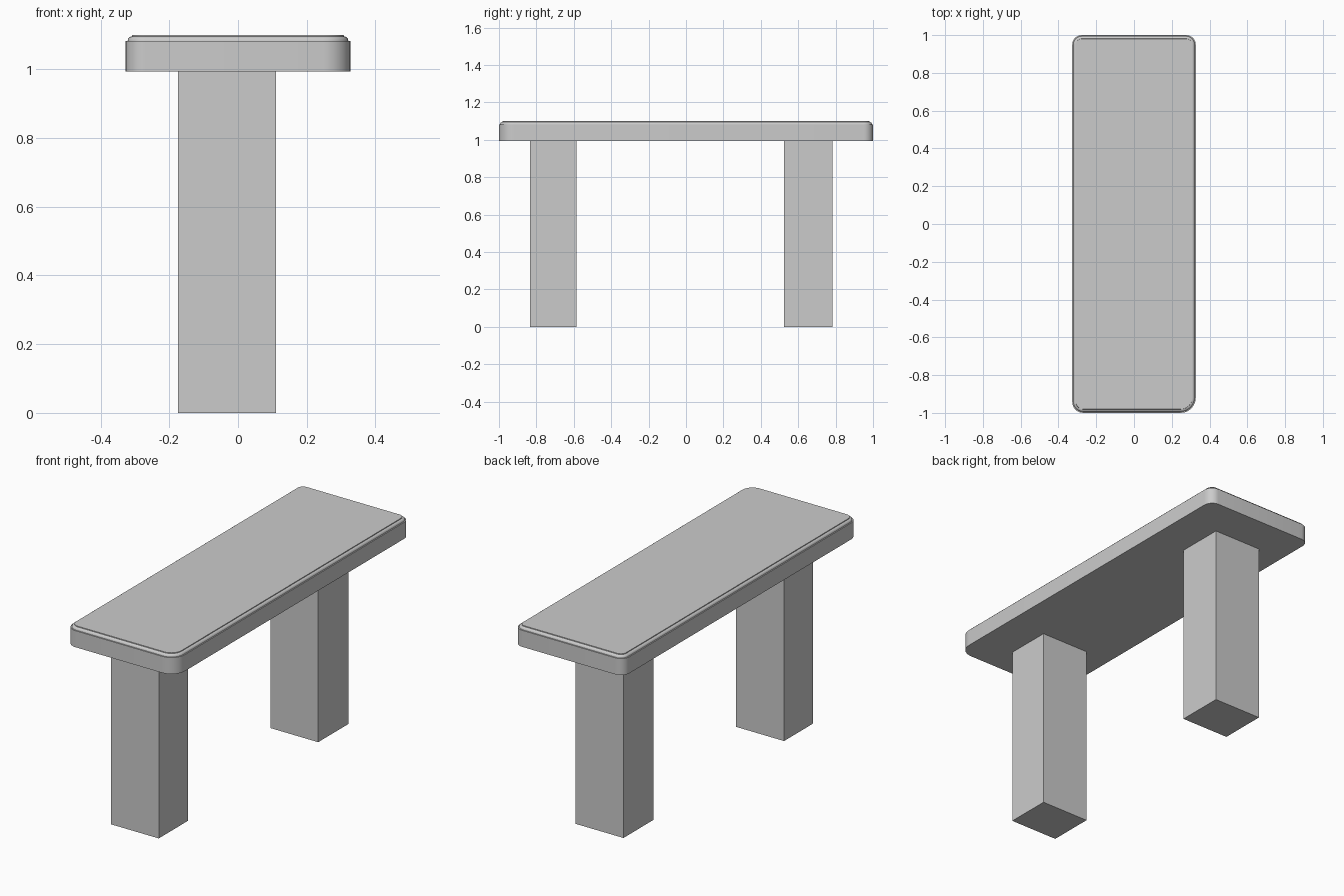
import bpy, bmesh
from math import sin, cos, pi, radians

if "Cube" in bpy.data.objects:
    bpy.data.objects.remove(bpy.data.objects["Cube"])

HX, HY = 0.327, 1.0
Z_LOW, Z_TOP = 0.993, 1.099
# corner: sign x, sign y, radius, start angle
CORNERS = [(1, 1, 0.05, 0), (-1, 1, 0.05, pi / 2),
           (-1, -1, 0.058, pi), (1, -1, 0.08, 3 * pi / 2)]


def outline(inset, z, steps=8):
    pts = []
    for sx, sy, r, start in CORNERS:
        for i in range(steps + 1):
            a = start + i * pi / 2 / steps
            pts.append((sx * (HX - r) + (r - inset) * cos(a),
                        sy * (HY - r) + (r - inset) * sin(a), z))
    return pts


def add_object(name, bm):
    mesh = bpy.data.meshes.new(name)
    bm.to_mesh(mesh)
    bm.free()
    obj = bpy.data.objects.new(name, mesh)
    bpy.context.collection.objects.link(obj)
    return obj


# seat: rounded slab whose edge has a small shoulder, a round-over and a thin lip
profile = [(0, Z_LOW), (0, 1.082), (0.006, 1.082)]
for i in range(1, 7):
    a = i * pi / 12
    profile.append((0.006 + 0.013 * (1 - cos(a)), 1.082 + 0.013 * sin(a)))
profile.append((0.0195, Z_TOP))

bm = bmesh.new()
rings = [[bm.verts.new(p) for p in outline(d, z)] for d, z in profile]
n = len(rings[0])
for low, high in zip(rings, rings[1:]):
    for i in range(n):
        j = (i + 1) % n
        bm.faces.new((low[i], low[j], high[j], high[i]))
bm.faces.new(rings[0][::-1])
bm.faces.new(rings[-1])
seat = add_object("seat", bm)
bpy.context.view_layer.objects.active = seat
seat.select_set(True)
bpy.ops.object.shade_smooth_by_angle(angle=radians(30))


# legs: plain square posts
def leg(name, y0, y1, x0=-0.175, x1=0.111):
    bm = bmesh.new()
    bmesh.ops.create_cube(bm, size=1)
    for v in bm.verts:
        v.co = (x1 if v.co.x > 0 else x0,
                y1 if v.co.y > 0 else y0,
                Z_LOW if v.co.z > 0 else 0)
    add_object(name, bm)


leg("front_leg", -0.834, -0.586)
leg("back_leg", 0.525, 0.783)
